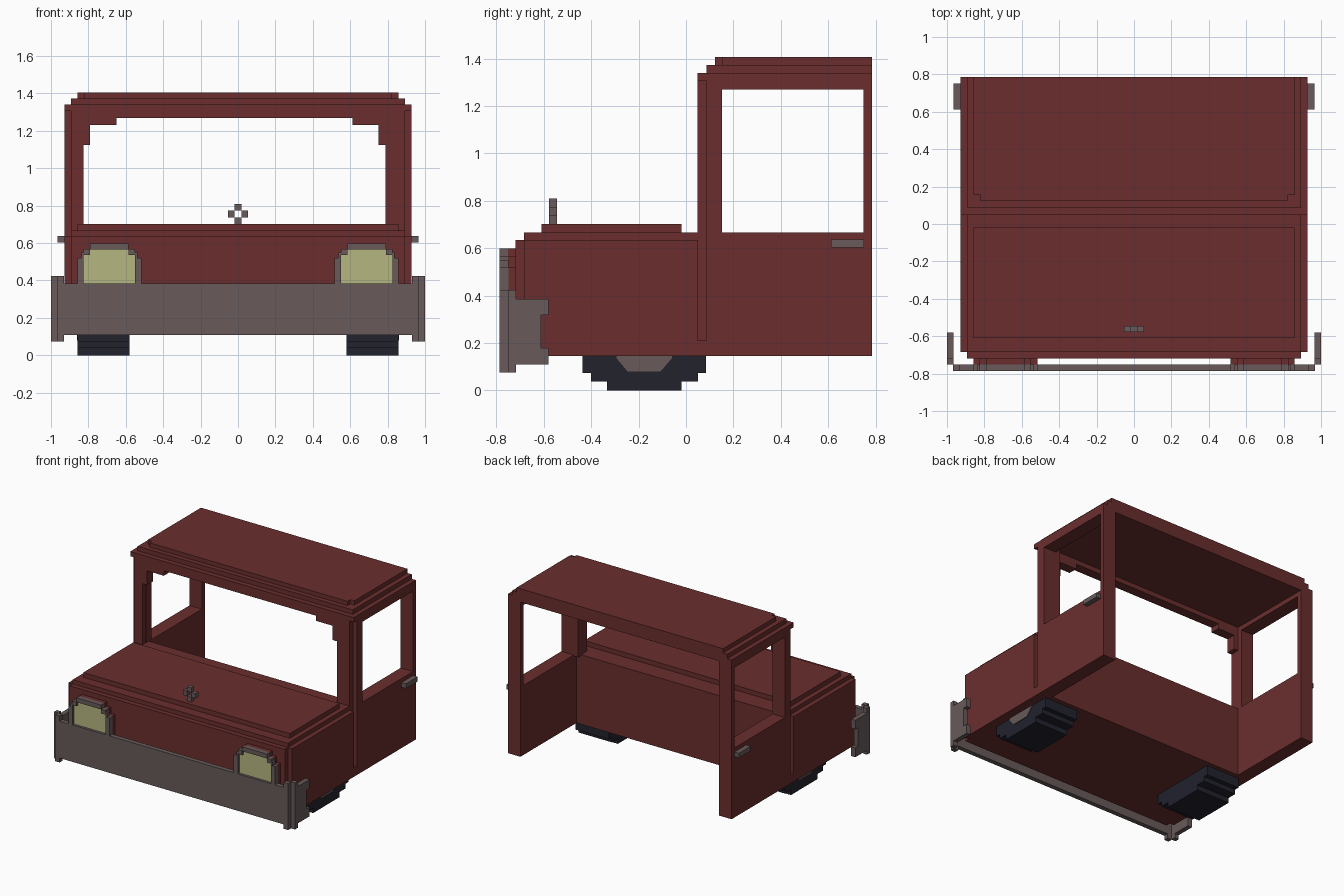
import bpy
import bmesh
from mathutils import Vector

cube = bpy.data.objects.get("Cube")
if cube:
    bpy.data.objects.remove(cube, do_unlink=True)


def material(name, rgb):
    m = bpy.data.materials.new(name)
    m.use_nodes = True
    m.diffuse_color = (*rgb, 1)
    bsdf = next(n for n in m.node_tree.nodes if n.type == 'BSDF_PRINCIPLED')
    bsdf.inputs["Base Color"].default_value = (*rgb, 1)
    bsdf.inputs["Roughness"].default_value = 0.8
    return m


RED = material("dark red paint", (0.145, 0.027, 0.027))
GREY = material("warm grey metal", (0.138, 0.102, 0.102))
LENS = material("pale yellow lens", (0.470, 0.470, 0.220))
TYRE = material("black rubber", (0.016, 0.016, 0.027))


def finish(name, bm, mat):
    bmesh.ops.recalc_face_normals(bm, faces=bm.faces)
    me = bpy.data.meshes.new(name)
    bm.to_mesh(me)
    bm.free()
    me.materials.append(mat)
    ob = bpy.data.objects.new(name, me)
    bpy.context.collection.objects.link(ob)
    return ob


def blocks(name, mat, *boxes, side=1):
    """One object made of boxes (x0, x1, y0, y1, z0, z1); side=-1 mirrors in x."""
    bm = bmesh.new()
    for x0, x1, y0, y1, z0, z1 in boxes:
        lo, hi = Vector((x0, y0, z0)), Vector((x1, y1, z1))
        verts = bmesh.ops.create_cube(bm, size=1)["verts"]
        for v in verts:
            v.co = Vector(a * b for a, b in zip(v.co, hi - lo)) + (lo + hi) / 2
            v.co.x *= side
    return finish(name, bm, mat)


def prism(name, mat, profile, x0, x1):
    """Extrude a (y, z) outline along x."""
    bm = bmesh.new()
    face = bm.faces.new([bm.verts.new((x0, y, z)) for y, z in profile])
    new = bmesh.ops.extrude_face_region(bm, geom=[face])["geom"]
    for v in new:
        if isinstance(v, bmesh.types.BMVert):
            v.co.x = x1
    return finish(name, bm, mat)


REAR = 0.785

# Engine bay with stepped edges, and the bulkhead behind it
blocks("front_body", RED,
       (-.928, .928, -.684, .048, .145, .635),
       (-.893, .893, -.72, -.684, .145, .635),
       (-.893, .893, -.684, .12, .635, .667),
       (-.893, .893, .048, .12, .145, .635),
       (-.928, .928, .048, .086, .145, .21))
blocks("hood_panel", RED, (-.857, .857, -.61, -.018, .667, .702))

# Roof in three shrinking layers
blocks("roof", RED,
       (-.928, .928, .048, REAR, 1.305, 1.34),
       (-.893, .893, .086, REAR, 1.34, 1.374),
       (-.857, .857, .155, REAR, 1.374, 1.406),
       (-.822, .822, .122, .155, 1.374, 1.406))

# Windshield frame: header, pillars and stepped corners
blocks("windshield_frame", RED,
       (-.893, .893, .048, .12, 1.27, 1.305),
       (-.893, -.827, .048, .153, .66, 1.305),
       (.788, .893, .048, .153, .66, 1.305),
       (-.827, -.79, .048, .12, 1.125, 1.27),
       (-.79, -.65, .048, .12, 1.232, 1.27),
       (.752, .788, .048, .12, 1.125, 1.27),
       (.613, .752, .048, .12, 1.232, 1.27))

for side, label in ((1, "left"), (-1, "right")):
    # Door wall around the side window
    blocks(f"{label}_door", RED,
           (.825, .928, .086, REAR, .145, .667),
           (.825, .928, .086, .153, .667, 1.305),
           (.825, .928, .75, REAR, .667, 1.305),
           (.825, .928, .153, .75, 1.27, 1.305), side=side)
    blocks(f"{label}_door_handle", GREY, (.925, .965, .612, .752, .602, .637), side=side)

    # Headlight: red mount, stepped grey rim, yellow lens
    blocks(f"{label}_headlight_mount", RED,
           (.515, .858, -.752, -.715, .30, .52),
           (.55, .825, -.752, -.715, .52, .565),
           (.585, .79, -.752, -.715, .565, .598), side=side)
    blocks(f"{label}_headlight_rim", GREY,
           (.515, .55, -.787, -.75, .385, .52),
           (.825, .858, -.787, -.75, .385, .52),
           (.55, .585, -.787, -.75, .535, .567),
           (.79, .825, -.787, -.75, .535, .567),
           (.537, .55, -.787, -.75, .515, .55),
           (.825, .838, -.787, -.75, .515, .55),
           (.585, .79, -.787, -.75, .565, .598), side=side)
    blocks(f"{label}_headlight_lens", LENS,
           (.55, .825, -.768, -.75, .38, .535),
           (.585, .79, -.768, -.75, .535, .565), side=side)

    # Bumper end wrapping round the corner
    blocks(f"{label}_bumper_end", GREY,
           (.93, .967, -.787, -.752, .075, .423),
           (.965, 1.0, -.752, -.718, .075, .423),
           (.965, 1.0, -.718, -.613, .108, .385),
           (.965, 1.0, -.613, -.58, .108, .178),
           (.965, 1.0, -.613, -.58, .318, .385), side=side)

    # Stepped wheel and its hub plate
    blocks(f"{label}_wheel", TYRE,
           (.58, .857, -.437, .085, .073, .15),
           (.58, .857, -.402, .05, .038, .073),
           (.58, .857, -.333, -.02, 0, .038), side=side)
    prism(f"{label}_hub", GREY,
          [(-.293, .147), (-.293, .135), (-.247, .08), (-.107, .08), (-.06, .135), (-.06, .147)],
          side * .85, side * .862)

blocks("bumper", GREY, (-.93, .93, -.787, -.752, .108, .385))

# Hood ornament: four small cubes around an open centre
blocks("hood_ornament", GREY,
       (-.018, .018, -.578, -.545, .70, .737),
       (-.018, .018, -.578, -.545, .774, .809),
       (-.053, -.018, -.578, -.545, .737, .774),
       (.018, .053, -.578, -.545, .737, .774))
